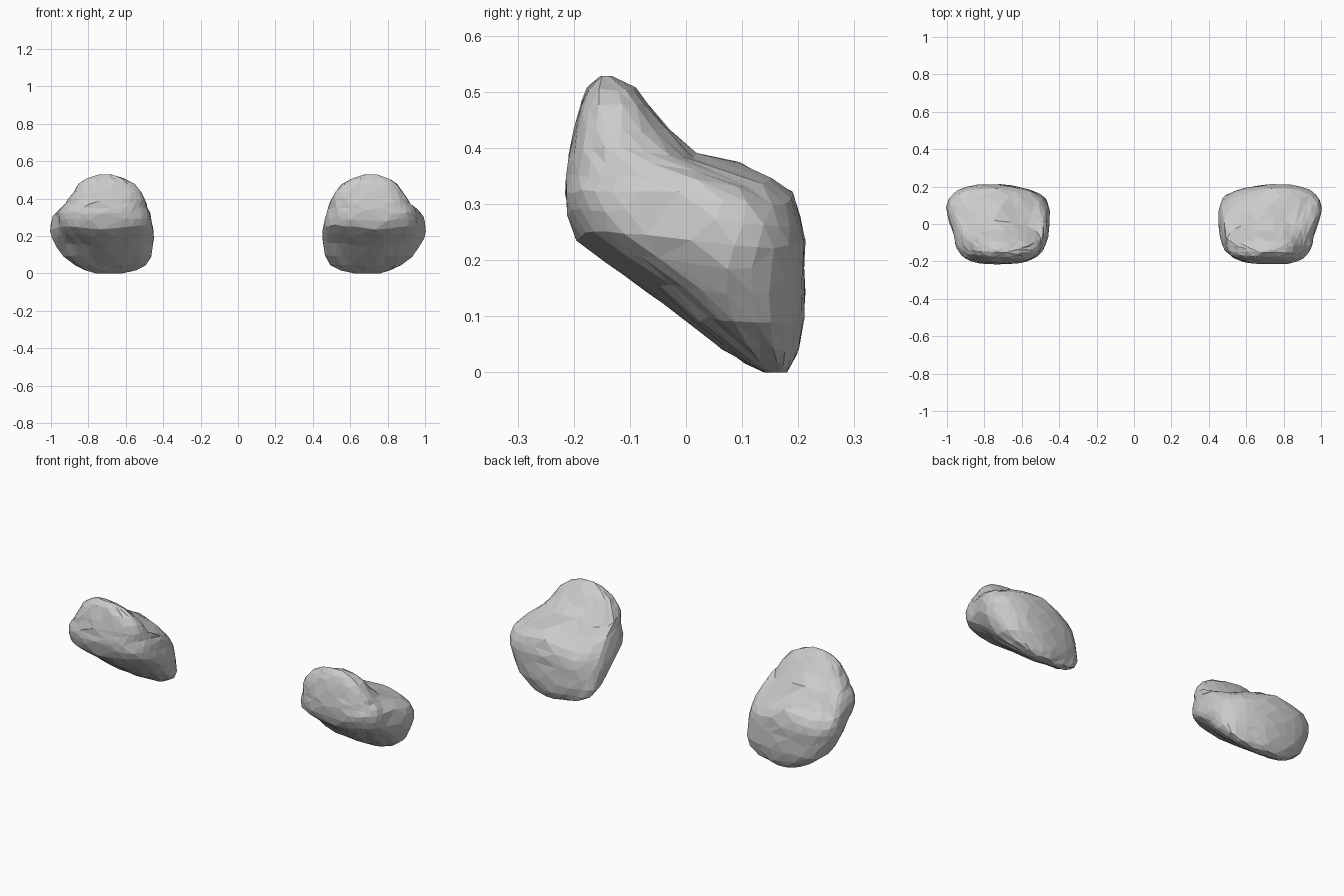
import bpy, bmesh, math, random

if "Cube" in bpy.data.objects:
    bpy.data.objects.remove(bpy.data.objects["Cube"])

# Horizontal slices of one rock: z, inner x, outer x, front y, back y
SLICES = [
    (0.000, 0.62, 0.76, 0.140, 0.180),
    (0.018, 0.54, 0.82, 0.105, 0.192),
    (0.045, 0.492, 0.875, 0.065, 0.200),
    (0.090, 0.465, 0.935, 0.000, 0.211),
    (0.140, 0.455, 0.970, -0.068, 0.213),
    (0.190, 0.450, 0.998, -0.145, 0.213),
    (0.235, 0.453, 1.012, -0.195, 0.212),
    (0.280, 0.460, 1.012, -0.211, 0.208),
    (0.320, 0.470, 1.000, -0.215, 0.190),
    (0.350, 0.480, 0.972, -0.213, 0.155),
    (0.375, 0.487, 0.937, -0.211, 0.095),
    (0.400, 0.497, 0.908, -0.207, 0.018),
    (0.435, 0.517, 0.880, -0.201, -0.030),
    (0.475, 0.552, 0.855, -0.189, -0.064),
    (0.505, 0.605, 0.818, -0.176, -0.090),
    (0.528, 0.670, 0.750, -0.153, -0.132),
]
SIDES = 28


def rounded(t, power):
    return math.copysign(abs(t) ** power, t)


def ramp(t, a, b):
    return min(1, max(0, (t - a) / (b - a)))


def make_rock(name, side, seed):
    rng = random.Random(seed)
    bm = bmesh.new()
    rings = []
    for i, (z, x0, x1, y0, y1) in enumerate(SLICES):
        ring = []
        # boxiest at mid height
        power = 0.75 - 0.13 * ramp(z, 0.12, 0.25) + 0.1 * ramp(z, 0.33, 0.42)
        for k in range(SIDES):
            a = 2 * math.pi * (k + 0.5 * (i % 2)) / SIDES
            u, v = rounded(math.cos(a), power), rounded(math.sin(a), power)
            x = (x0 + x1) / 2 + u * (x1 - x0) / 2
            y = (y0 + y1) / 2 + v * (y1 - y0) / 2
            inner, outer = max(0, -u), max(0, u)
            front, back = max(0, -v), max(0, v)
            # outer side tapers to the front, inner back corner sits further in
            fade = 1 - ramp(z, 0.3, 0.4)
            x -= 0.05 * outer * ramp(-y, -0.08, 0.06) * fade
            y -= 0.03 * back * inner
            # back corners droop, front corners of the underside lift
            h = z
            h -= (0.07 * inner + 0.03 * outer) * back * ramp(z, 0.15, 0.3) * (1 - ramp(z, 0.4, 0.45))
            h += (0.045 * inner + 0.035 * outer) * front * ramp(z, 0.06, 0.16) * (1 - ramp(z, 0.2, 0.34))
            j = 0.004 if 0 < i < len(SLICES) - 1 else 0
            ring.append(bm.verts.new((side * (x + rng.uniform(-j, j / 2) * u),
                                      y + rng.uniform(-j, j / 2) * v,
                                      h + rng.uniform(-j, j))))
        rings.append(ring)
    # faceted skin
    for i in range(len(rings) - 1):
        a, b = rings[i], rings[i + 1]
        for k in range(SIDES):
            n = (k + 1) % SIDES
            if i % 2 == 0:
                bm.faces.new((a[k], a[n], b[k]))
                bm.faces.new((a[n], b[n], b[k]))
            else:
                bm.faces.new((a[k], a[n], b[n]))
                bm.faces.new((a[k], b[n], b[k]))
    bm.faces.new(rings[0])
    bm.faces.new(rings[-1])
    bmesh.ops.recalc_face_normals(bm, faces=bm.faces)
    mesh = bpy.data.meshes.new(name)
    bm.to_mesh(mesh)
    bm.free()
    ob = bpy.data.objects.new(name, mesh)
    bpy.context.collection.objects.link(ob)
    # fewer, irregular facets
    dec = ob.modifiers.new("facets", 'DECIMATE')
    dec.ratio = 0.7


make_rock("right_rock", 1, 3)
make_rock("left_rock", -1, 8)
